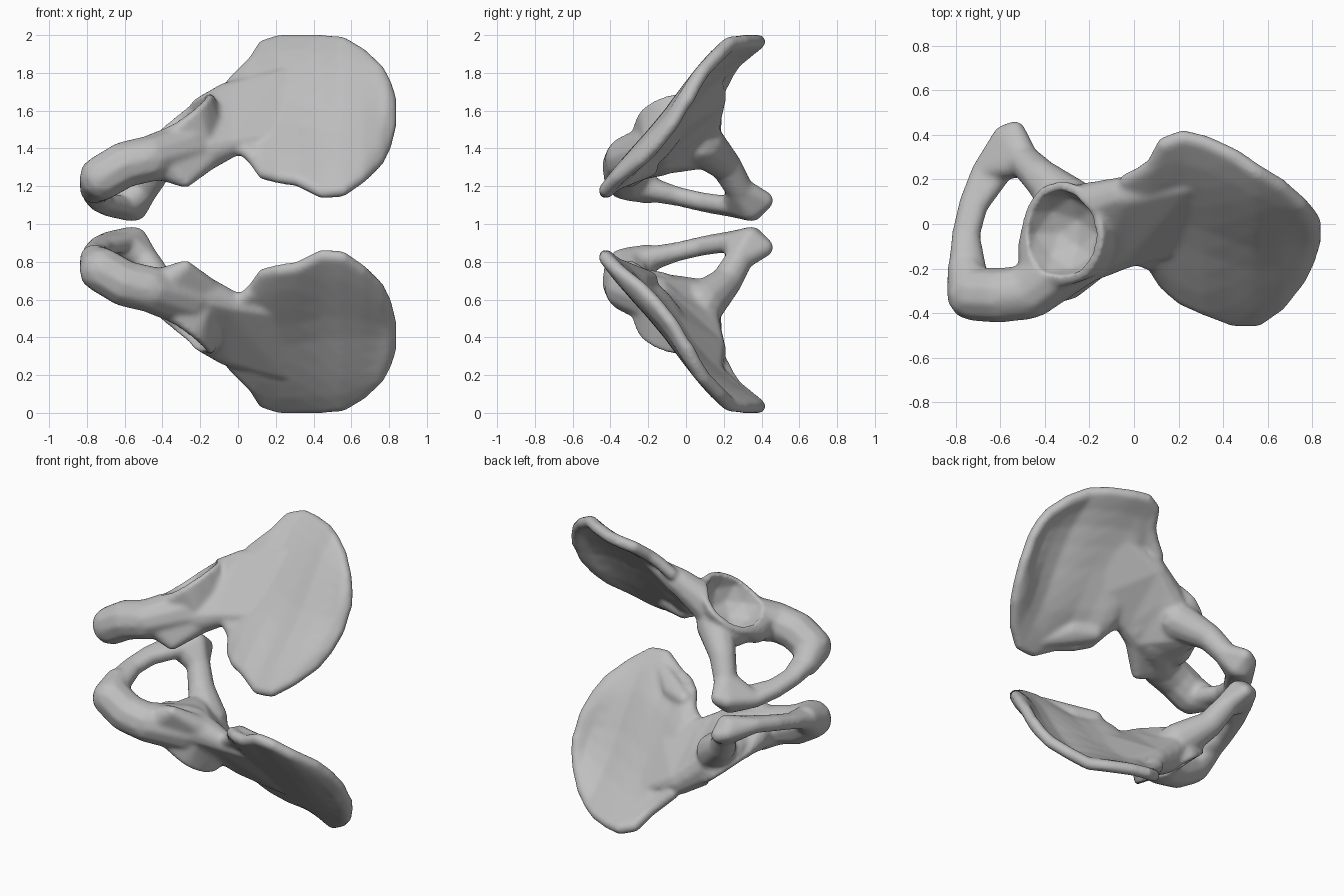
import bpy, bmesh, math
from mathutils import Vector, Matrix

cube = bpy.data.objects.get("Cube")
if cube:
    bpy.data.objects.remove(cube, do_unlink=True)

bone = bpy.data.materials.new("bone_grey")
bone.use_nodes = True
grey = (0.52, 0.52, 0.52, 1)
bone.diffuse_color = grey
bone.node_tree.nodes["Principled BSDF"].inputs["Base Color"].default_value = grey

# Unit directions used for every rounded hull
ball_bm = bmesh.new()
bmesh.ops.create_icosphere(ball_bm, subdivisions=2, radius=1)
DIRECTIONS = [v.co.copy() for v in ball_bm.verts]
ball_bm.free()


def ball_points(balls):
    """Surface points of balls given as (x, y, z, radius)."""
    return [Vector(b[:3]) + d * b[3] for b in balls for d in DIRECTIONS]


def add_points_hull(target, points):
    """Add the convex hull of some points to the target bmesh."""
    part = bmesh.new()
    for p in points:
        part.verts.new(p)
    bmesh.ops.convex_hull(part, input=part.verts[:])
    loose = [v for v in part.verts if not v.link_faces]
    bmesh.ops.delete(part, geom=loose, context="VERTS")
    bmesh.ops.recalc_face_normals(part, faces=part.faces[:])
    temp = bpy.data.meshes.new("temp")
    part.to_mesh(temp)
    part.free()
    target.from_mesh(temp)
    bpy.data.meshes.remove(temp)


def hull(target, balls):
    add_points_hull(target, ball_points(balls))


def limb(target, balls):
    for pair in zip(balls, balls[1:]):
        hull(target, pair)


def make_object(name, bm):
    mesh = bpy.data.meshes.new(name)
    bm.to_mesh(mesh)
    bm.free()
    obj = bpy.data.objects.new(name, mesh)
    bpy.context.collection.objects.link(obj)
    return obj


bm = bmesh.new()

# Wing blade: x, then back edge (y, z) and front edge (y, z)
stations = [
    (-.03, -.14, 1.41, .19, 1.74),
    (.04, -.16, 1.39, .225, 1.81),
    (.09, -.18, 1.34, .26, 1.86),
    (.14, -.26, 1.27, .355, 1.94),
    (.22, -.33, 1.25, .385, 1.965),
    (.32, -.375, 1.235, .36, 1.965),
    (.45, -.425, 1.17, .30, 1.965),
    (.55, -.425, 1.18, .23, 1.955),
    (.65, -.355, 1.25, .17, 1.895),
    (.74, -.24, 1.34, .09, 1.81),
    (.78, -.16, 1.42, .05, 1.74),
    (.805, -.08, 1.52, .01, 1.66),
]
# Half thickness from back edge to front edge: thick rims, thin middle
profile = [.038, .048, .045, .033, .022, .02, .022, .03, .039]
ROWS = len(profile) - 1
grid = []
for x, y0, z0, y1, z1 in stations:
    row = []
    for i, thick in enumerate(profile):
        t = i / ROWS
        wave = .045 * math.sin(math.pi * t * t) - .015 * math.sin(math.tau * t)
        if x > .75:
            thick = .036
        elif x < .2:
            thick = max(thick, .032)
        row.append((x, y0 + (y1 - y0) * t, z0 + (z1 - z0) * (t + wave), thick))
    grid.append(row)
for a, b in zip(grid, grid[1:]):
    for i in range(ROWS):
        hull(bm, [a[i], a[i + 1], b[i], b[i + 1]])

# Thickened joint patch on the inner back of the wing
hull(bm, [(.15, -.2, 1.3, .055), (.28, -.25, 1.3, .055), (.42, -.36, 1.23, .05)])

# Neck slab between wing and socket
neck = [
    [(.24, -.1, 1.48, .025), (.24, .16, 1.8, .022)],
    [(-.05, -.13, 1.42, .075), (-.05, .13, 1.67, .085)],
    [(-.18, -.15, 1.38, .105), (-.18, .085, 1.57, .108)],
    [(-.35, -.17, 1.37, .115), (-.36, .05, 1.4, .115)],
]
for a, b in zip(neck, neck[1:]):
    hull(bm, a + b)

# Seat bone, curving round into the lower branch
limb(bm, [(-.27, -.14, 1.4, .15), (-.47, -.305, 1.345, .125), (-.6, -.32, 1.315, .125),
          (-.72, -.315, 1.245, .123), (-.76, -.2, 1.185, .08)])
# Flat lower branch: pairs of outer and inner balls
branch = [
    [(-.77, -.2, 1.19, .065), (-.72, -.23, 1.19, .065)],
    [(-.77, -.05, 1.145, .05), (-.74, -.05, 1.15, .05)],
    [(-.735, .1, 1.11, .05), (-.705, .08, 1.12, .05)],
    [(-.68, .24, 1.085, .05), (-.58, .25, 1.095, .05)],
]
for a, b in zip(branch, branch[1:]):
    hull(bm, a + b)

# Broad front junction plate
hull(bm, branch[-1] + [(-.57, .35, 1.075, .063), (-.54, .34, 1.075, .06),
                       (-.585, .395, 1.11, .05), (-.535, .415, 1.125, .05),
                       (-.49, .28, 1.185, .07)])
# Upper branch from the junction to the socket
limb(bm, [(-.49, .28, 1.19, .075), (-.42, .21, 1.31, .085), (-.28, .08, 1.43, .125)])
# Spine web at the back of the neck
hull(bm, [(-.12, -.12, 1.4, .085), (-.28, -.3, 1.23, .04), (-.42, -.27, 1.34, .105)])

# Socket cup: lower half of a ball, tilted with the rim and faired into the neck
center = Vector((-.32, -.04, 1.545))
axis = Vector((-.66, -.1, .8)).normalized()
RIM = .235
cup = [center + d * RIM for d in DIRECTIONS if d.dot(axis) <= 0]
side = axis.orthogonal().normalized()
for i in range(24):
    spin = Matrix.Rotation(i * math.tau / 24, 3, axis)
    cup.append(center + spin @ side * RIM)
fairing = [(-.2, -.14, 1.42, .1), (-.42, -.22, 1.37, .1), (-.44, -.11, 1.36, .085)]
add_points_hull(bm, cup + ball_points(fairing))

upper = make_object("upper_hip_bone", bm)

# Cutter that hollows the socket and clears its mouth
cut_bm = bmesh.new()
low, high = center + axis * .025, center + axis * .35
hull(cut_bm, [(*low, .2), (*high, .205)])
cutter = make_object("socket_cutter", cut_bm)
cutter.hide_render = True


def fuse_and_smooth(iterations):
    fuse = upper.modifiers.new("fuse", "REMESH")
    fuse.mode = "VOXEL"
    fuse.voxel_size = .011
    soft = upper.modifiers.new("soften", "SMOOTH")
    soft.iterations = iterations


# Fuse the hulls, hollow the socket, soften the surface
fuse_and_smooth(7)
carve = upper.modifiers.new("socket", "BOOLEAN")
carve.operation = "DIFFERENCE"
carve.object = cutter
fuse_and_smooth(5)

bpy.context.view_layer.update()
graph = bpy.context.evaluated_depsgraph_get()
mesh = bpy.data.meshes.new_from_object(upper.evaluated_get(graph))
upper.modifiers.clear()
upper.data = mesh
bpy.data.objects.remove(cutter, do_unlink=True)

mesh.materials.clear()
mesh.materials.append(bone)
mesh.polygons.foreach_set("use_smooth", [True] * len(mesh.polygons))

# Mirrored partner below
twin = mesh.copy()
twin.transform(Matrix.Translation((0, 0, 2)) @ Matrix.Scale(-1, 4, (0, 0, 1)))
twin.flip_normals()
lower = bpy.data.objects.new("lower_hip_bone", twin)
bpy.context.collection.objects.link(lower)
